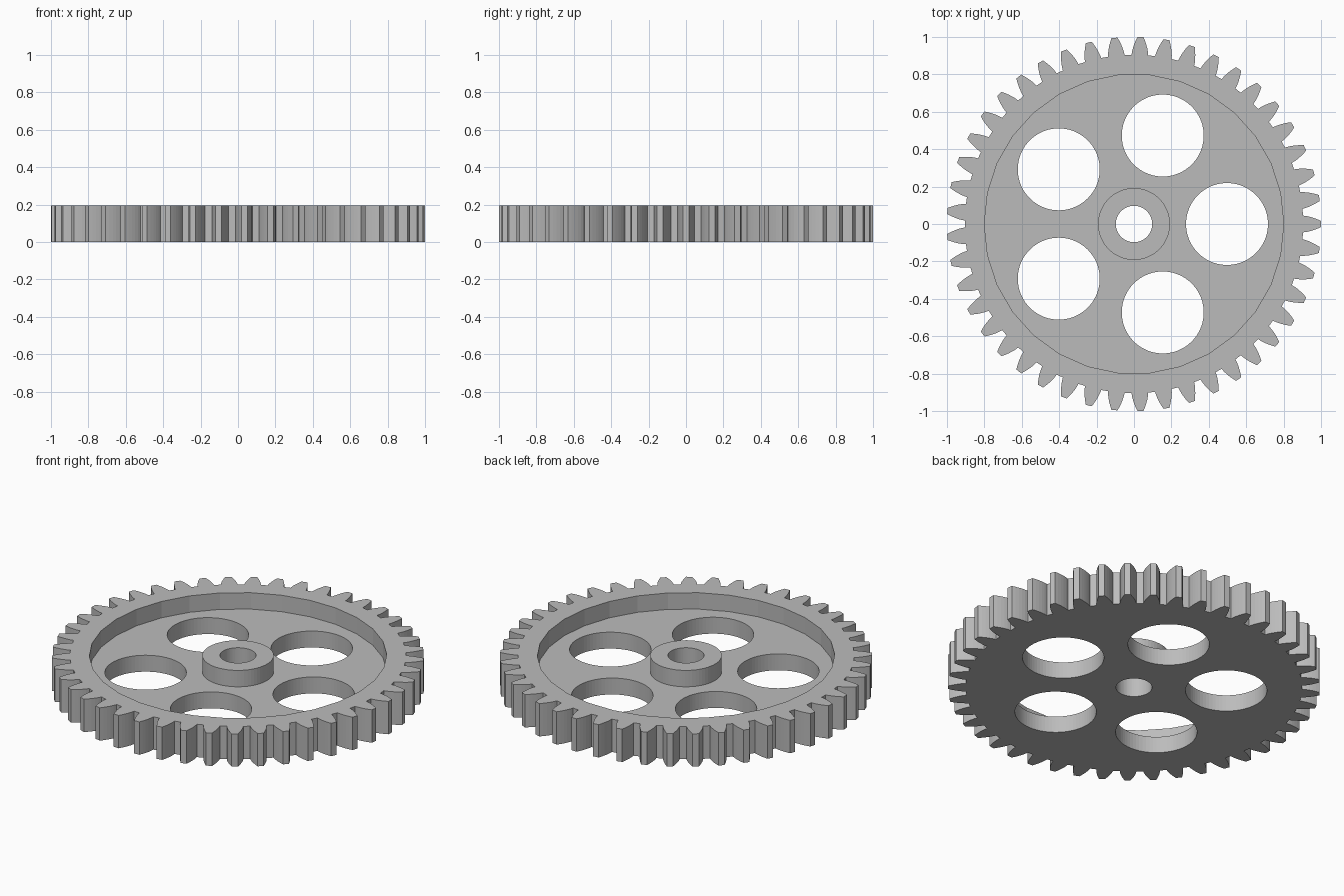
import bpy, bmesh
from math import cos, sin, tan, pi, radians, sqrt, acos

cube = bpy.data.objects.get("Cube")
if cube:
    bpy.data.objects.remove(cube, do_unlink=True)

TEETH = 45
HEIGHT = 0.195
WEB = 0.0975                      # thickness of the thin web
TIP = 1.0
MODULE = 2 * TIP / (TEETH + 2)
PITCH = MODULE * TEETH / 2
ROOT = PITCH - 1.25 * MODULE
PRESSURE = radians(20)
BASE = PITCH * cos(PRESSURE)
HOLES = 5


def polar(r, a):
    return (r * cos(a), r * sin(a))


def circle(r, sides, cx=0.0, cy=0.0):
    pts = [polar(r, 2 * pi * i / sides) for i in range(sides)]
    return [(cx + x, cy + y) for x, y in pts]


def half_angle(r):
    """Half of the angle an involute tooth spans at radius r."""
    involute = lambda p: tan(p) - p
    at = acos(min(1.0, BASE / r))
    return pi / 2 / TEETH + involute(PRESSURE) - involute(at)


def gear_outline(steps=5):
    low = max(ROOT, BASE)
    radii = [low + (TIP - low) * i / steps for i in range(steps + 1)]
    pts = []
    for t in range(TEETH):
        mid = 2 * pi * t / TEETH
        pts += [polar(r, mid - half_angle(r)) for r in radii]
        pts += [polar(r, mid + half_angle(r)) for r in reversed(radii)]
    return pts


def prism(name, loops, z0, z1):
    """Solid from flat closed loops; inner loops become holes."""
    bm = bmesh.new()
    edges = []
    for loop in loops:
        vs = [bm.verts.new((x, y, z0)) for x, y in loop]
        edges += [bm.edges.new((vs[i - 1], vs[i])) for i in range(len(vs))]
    bmesh.ops.triangle_fill(bm, edges=edges, use_beauty=True, use_dissolve=False)
    out = bmesh.ops.extrude_face_region(bm, geom=bm.faces[:])
    top = [g for g in out["geom"] if isinstance(g, bmesh.types.BMVert)]
    bmesh.ops.translate(bm, verts=top, vec=(0, 0, z1 - z0))
    bmesh.ops.recalc_face_normals(bm, faces=bm.faces[:])
    mesh = bpy.data.meshes.new(name)
    bm.to_mesh(mesh)
    bm.free()
    ob = bpy.data.objects.new(name, mesh)
    bpy.context.collection.objects.link(ob)
    return ob


# Toothed disc with bore and lightening holes
loops = [gear_outline(), circle(0.097, 64)]
for i in range(HOLES):
    cx, cy = polar(0.497, 2 * pi * i / HOLES)
    loops.append(circle(0.219, 72, cx, cy))
gear = prism("gear_wheel", loops, 0, HEIGHT)

# Ring-shaped recess between the faceted rim and the round hub
recess = prism("recess_cutter", [circle(0.8, 30), circle(0.192, 64)], WEB, HEIGHT + 0.1)
recess.hide_render = True

cut = gear.modifiers.new("recess", "BOOLEAN")
cut.operation = "DIFFERENCE"
cut.solver = "EXACT"
cut.object = recess
bpy.context.view_layer.objects.active = gear
gear.select_set(True)
bpy.ops.object.modifier_apply(modifier=cut.name)
bpy.data.objects.remove(recess, do_unlink=True)

# Plain grey material
grey = bpy.data.materials.new("light_grey")
grey.use_nodes = True
colour = (0.5, 0.5, 0.5, 1)
grey.diffuse_color = colour
grey.node_tree.nodes["Principled BSDF"].inputs["Base Color"].default_value = colour
gear.data.materials.clear()
gear.data.materials.append(grey)
for face in gear.data.polygons:
    face.material_index = 0
